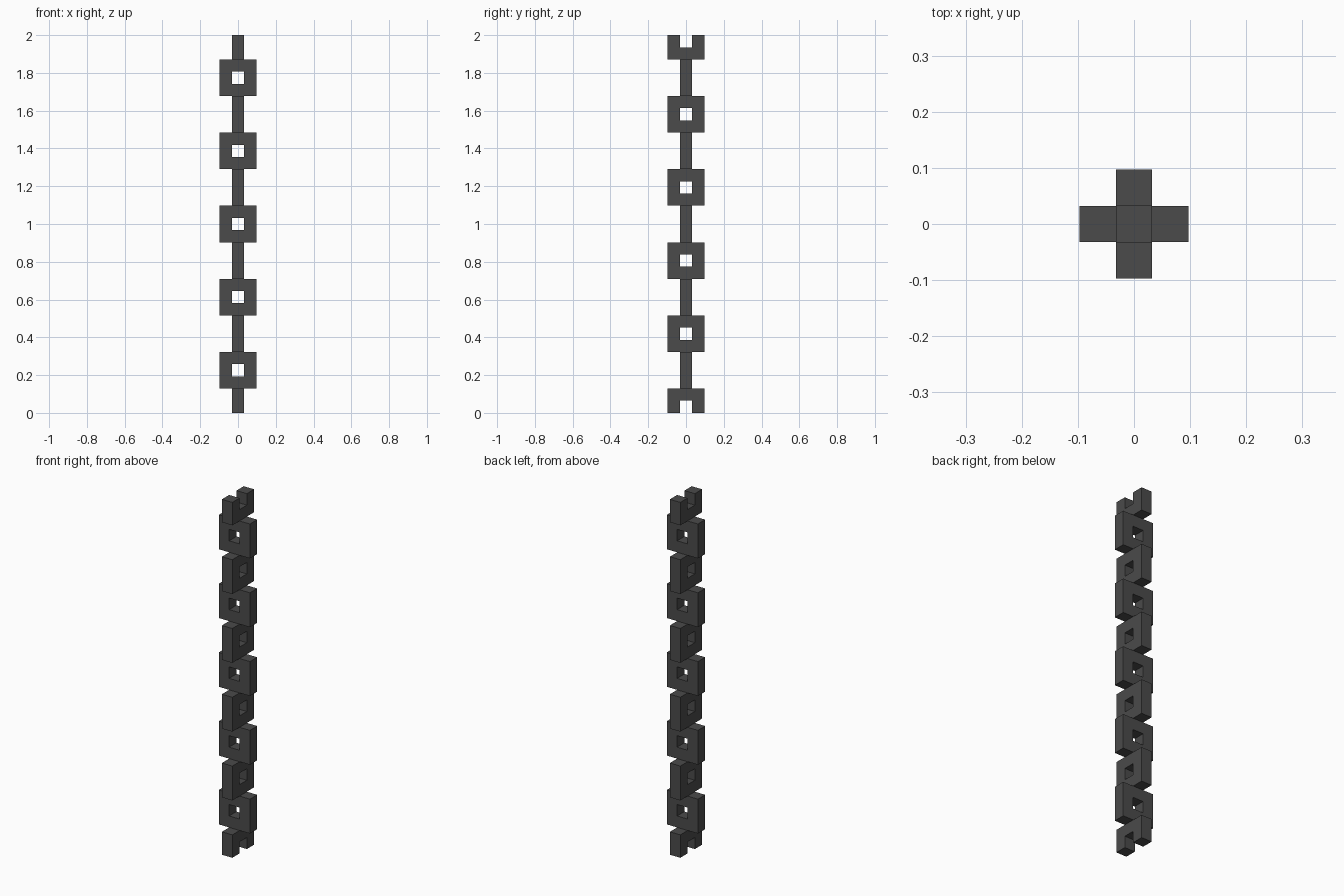
import bpy, bmesh, math
from mathutils import Matrix

cube = bpy.data.objects.get("Cube")
if cube:
    bpy.data.objects.remove(cube, do_unlink=True)

U = 2 / 31            # bar thickness; each full link is 3 x 3 x 1 units
LINKS = 9

# Dark iron colour
iron = bpy.data.materials.new("dark_iron")
iron.use_nodes = True
iron.diffuse_color = (0.07, 0.07, 0.07, 1)
bsdf = next(n for n in iron.node_tree.nodes if n.type == 'BSDF_PRINCIPLED')
bsdf.inputs["Base Color"].default_value = (0.07, 0.07, 0.07, 1)
bsdf.inputs["Roughness"].default_value = 0.7


def frame_mesh(name, outer, inner, closed):
    """Flat frame between two outlines in the xz plane, extruded one unit along y."""
    bm = bmesh.new()
    o = [bm.verts.new((x * U, -U / 2, z * U)) for x, z in outer]
    i = [bm.verts.new((x * U, -U / 2, z * U)) for x, z in inner]
    n = len(o)
    for a in range(n if closed else n - 1):
        b = (a + 1) % n
        bm.faces.new((o[a], o[b], i[b], i[a]))
    ext = bmesh.ops.extrude_face_region(bm, geom=bm.faces[:], use_keep_orig=True)
    moved = [v for v in ext["geom"] if isinstance(v, bmesh.types.BMVert)]
    bmesh.ops.translate(bm, verts=moved, vec=(0, U, 0))
    bmesh.ops.recalc_face_normals(bm, faces=bm.faces[:])
    mesh = bpy.data.meshes.new(name)
    bm.to_mesh(mesh)
    bm.free()
    mesh.materials.append(iron)
    return mesh


def place(name, mesh, z, turned=False, flipped=False):
    obj = bpy.data.objects.new(name, mesh)
    bpy.context.collection.objects.link(obj)
    m = Matrix.Translation((0, 0, z * U))
    if turned:
        m = m @ Matrix.Rotation(math.pi / 2, 4, 'Z')
    if flipped:
        m = m @ Matrix.Rotation(math.pi, 4, 'X')
    obj.matrix_world = m


# Square closed link and U-shaped open end link
link = frame_mesh("chain_link",
                  [(-1.5, 0), (-1.5, 3), (1.5, 3), (1.5, 0)],
                  [(-.5, 1), (-.5, 2), (.5, 2), (.5, 1)], True)
half = frame_mesh("open_end_link",
                  [(-1.5, 0), (-1.5, 2), (1.5, 2), (1.5, 0)],
                  [(-.5, 0), (-.5, 1), (.5, 1), (.5, 0)], False)

# Stack of links, every other one turned a quarter
place("bottom_open_link", half, 0, turned=True)
for k in range(LINKS):
    place(f"link_{k + 1}", link, 2 + 3 * k, turned=k % 2 == 1)
place("top_open_link", half, 31, turned=True, flipped=True)
